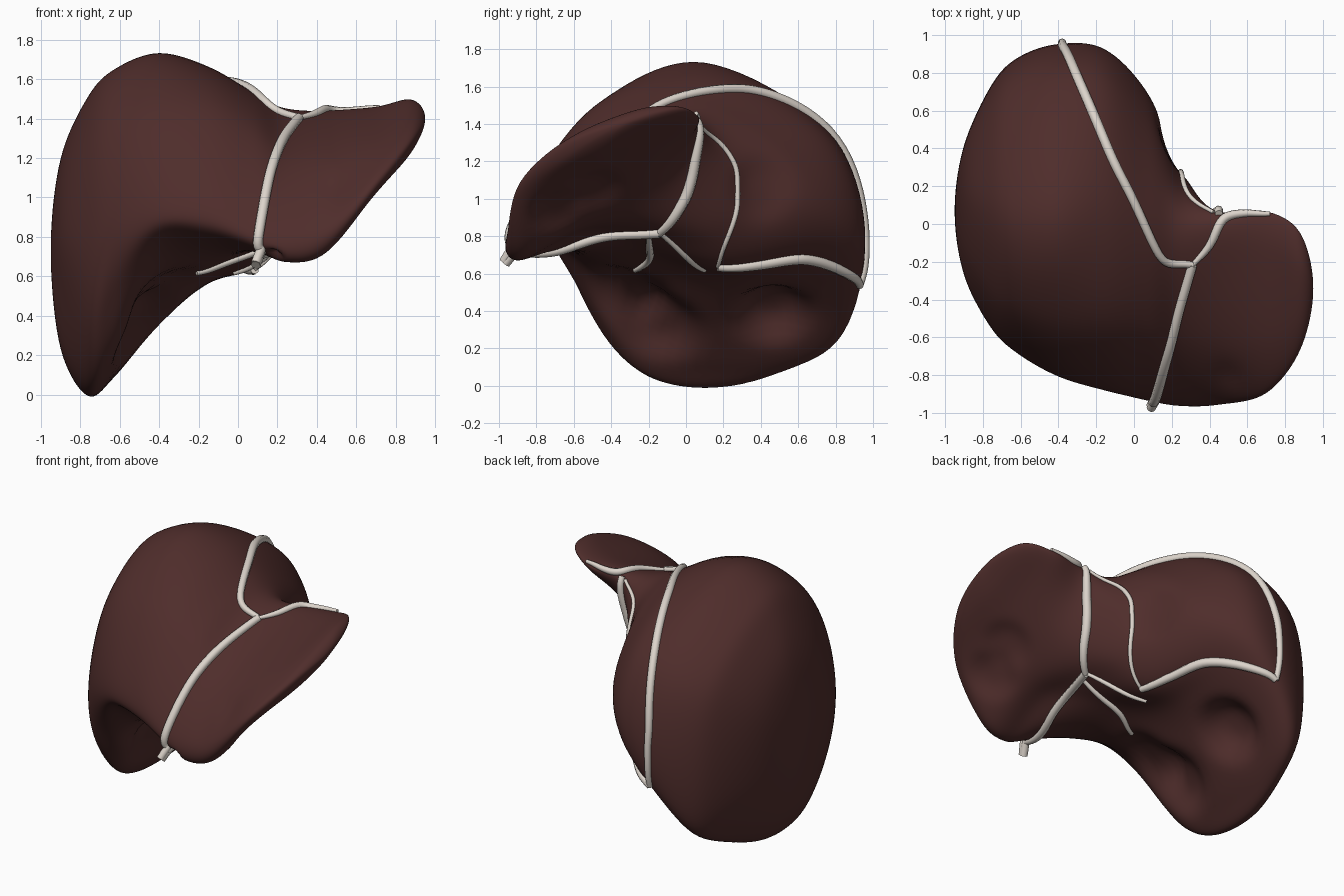
import bpy, bmesh, math
from mathutils import Vector
from mathutils.bvhtree import BVHTree

if "Cube" in bpy.data.objects:
    bpy.data.objects.remove(bpy.data.objects["Cube"])


def material(name, color):
    m = bpy.data.materials.new(name)
    m.diffuse_color = (*color, 1)
    m.use_nodes = True
    m.node_tree.nodes["Principled BSDF"].inputs["Base Color"].default_value = m.diffuse_color
    return m


LIVER = material("liver_brown", (0.078, 0.026, 0.024))
WHITE = material("ligament_cream", (0.72, 0.66, 0.60))


def spline(p0, p1, p2, p3, t):
    return 0.5 * (2 * p1 + (p2 - p0) * t + (2 * p0 - 5 * p1 + 4 * p2 - p3) * t * t
                  + (3 * p1 - p0 - 3 * p2 + p3) * t ** 3)


# Cross-sections (y, z) at each x: front margin, front face, top front, top,
# upper back, lower back, underside back, underside front
right_lobe = [
    (-0.90, [(-.18, .50), (-.27, .80), (-.12, 1.10), (.17, 1.19), (.40, .95), (.38, .55), (.20, .26), (-.03, .27)]),
    (-0.76, [(-.46, .36), (-.54, .80), (-.34, 1.30), (.12, 1.51), (.64, 1.14), (.70, .42), (.35, .04), (-.14, .03)]),
    (-0.62, [(-.56, .50), (-.68, .88), (-.43, 1.42), (.10, 1.65), (.77, 1.20), (.85, .33), (.48, .11), (-.24, .16)]),
    (-0.40, [(-.67, .75), (-.80, .96), (-.49, 1.48), (.10, 1.73), (.81, 1.29), (.93, .53), (.48, .38), (-.14, .39)]),
    (-0.15, [(-.74, .77), (-.87, .95), (-.50, 1.48), (.12, 1.66), (.76, 1.32), (.90, .76), (.36, .57), (-.16, .62)]),
]
left_lobe = [
    (0.08, [(-.84, .73), (-.91, .88), (-.54, 1.36), (.03, 1.53), (.52, 1.28), (.67, .92), (.24, .64), (-.28, .74)]),
    (0.25, [(-.89, .67), (-.94, .83), (-.62, 1.20), (-.12, 1.44), (.14, 1.37), (.29, 1.05), (.12, .80), (-.48, .83)]),
    (0.45, [(-.88, .72), (-.94, .86), (-.64, 1.18), (-.15, 1.41), (.05, 1.42), (.03, 1.25), (-.15, 1.02), (-.54, .88)]),
    (0.70, [(-.83, 1.02), (-.88, 1.10), (-.62, 1.28), (-.15, 1.44), (.05, 1.45), (.03, 1.38), (-.20, 1.24), (-.50, 1.11)]),
    (0.88, [(-.62, 1.23), (-.66, 1.29), (-.50, 1.39), (-.23, 1.485), (-.06, 1.49), (-.08, 1.44), (-.27, 1.34), (-.45, 1.26)]),
]
SUB, STEPS = 12, 9


def ring(section):
    x, pts = section
    p = [Vector((x, y, z)) for y, z in pts]
    n = len(p)
    return [spline(p[i - 1], p[i], p[(i + 1) % n], p[(i + 2) % n], k / SUB)
            for i in range(n) for k in range(SUB)]


def opposite(r):
    h = len(r) // 2
    return r[h:] + r[:h]


# Liver body: smooth loft with rounded poles
rings = [ring(s) for s in right_lobe + left_lobe]
n = len(rings[0])
pole_a, pole_b = Vector((-0.95, 0.07, 0.73)), Vector((0.95, -0.34, 1.40))
chain = [opposite(rings[0]), [pole_a] * n] + rings + [[pole_b] * n, opposite(rings[-1])]
loft = []
for i in range(1, len(chain) - 2):
    for k in range(STEPS):
        loft.append([spline(chain[i - 1][j], chain[i][j], chain[i + 1][j], chain[i + 2][j], k / STEPS)
                     for j in range(n)])
loft = loft[1:]

bm = bmesh.new()
grid = [[bm.verts.new(p) for p in r] for r in loft]
for a, b in zip(grid, grid[1:]):
    for j in range(n):
        bm.faces.new((a[j], a[(j + 1) % n], b[(j + 1) % n], b[j]))
for r, pole in ((grid[0], pole_a), (grid[-1], pole_b)):
    v = bm.verts.new(pole)
    for j in range(n):
        bm.faces.new((r[j], r[(j + 1) % n], v))
for _ in range(3):
    bmesh.ops.smooth_vert(bm, verts=bm.verts, factor=0.4, use_axis_x=True, use_axis_y=True, use_axis_z=True)
bmesh.ops.recalc_face_normals(bm, faces=bm.faces)
bm.normal_update()

# Organ impressions on the underside: centre, radius, depth
dents = [((-0.48, -0.15, 0.32), 0.20, 0.10), ((-0.38, -0.30, 0.48), 0.20, 0.07),
         ((-0.40, 0.46, 0.40), 0.18, 0.11),
         ((0.55, -0.70, 0.96), 0.14, 0.04), ((0.60, -0.50, 1.07), 0.14, 0.03),
         ((0.14, 0.38, 1.05), 0.16, 0.03), ((0.17, -0.95, 0.68), 0.05, 0.05)]
moves = []
for v in bm.verts:
    d = sum(h * math.exp(-((v.co - Vector(c)).length / r) ** 4) for c, r, h in dents)
    moves.append(v.normal * -d)
for v, m in zip(bm.verts, moves):
    v.co += m
bm.normal_update()
surface = BVHTree.FromBMesh(bm)
mesh = bpy.data.meshes.new("liver")
bm.to_mesh(mesh)
bm.free()
mesh.materials.append(LIVER)
for p in mesh.polygons:
    p.use_smooth = True
bpy.context.collection.objects.link(bpy.data.objects.new("liver", mesh))


# Ligaments: tapered cords laid on the surface
def ligament(name, pts, width=0.022, tip=False, ends=0.7):
    p = [Vector(q) for q in pts]
    p = [2 * p[0] - p[1]] + p + [2 * p[-1] - p[-2]]
    path = [spline(*p[i:i + 4], k / 8) for i in range(len(p) - 3) for k in range(8)] + [p[-2]]
    for i, q in enumerate(path):
        if not (tip and i > len(path) - 3):
            co, nor, _, _ = surface.find_nearest(q)
            path[i] = co + nor * width * 0.25
    for _ in range(2):
        path = [path[0]] + [(a + 2 * b + c) / 4 for a, b, c in zip(path, path[1:], path[2:])] + [path[-1]]
    cu = bpy.data.curves.new(name, 'CURVE')
    cu.dimensions = '3D'
    cu.bevel_depth = width
    cu.bevel_resolution = 2
    cu.use_fill_caps = True
    s = cu.splines.new('POLY')
    s.points.add(len(path) - 1)
    for i, q in enumerate(path):
        s.points[i].co = (*q, 1)
        s.points[i].radius = ends + (1 - ends) * math.sin(math.pi * i / (len(path) - 1))
    ob = bpy.data.objects.new(name, cu)
    bpy.context.collection.objects.link(ob)
    cu.materials.append(WHITE)
    bpy.ops.object.select_all(action='DESELECT')
    ob.select_set(True)
    bpy.context.view_layer.objects.active = ob
    bpy.ops.object.convert(target='MESH')
    bpy.ops.object.shade_smooth_by_angle(angle=math.radians(50))


ligament("falciform_ligament", [(.32, -.24, 1.46), (.25, -.47, 1.34), (.17, -.72, 1.15), (.12, -.90, .90),
                                (.10, -.94, .75), (.09, -.975, .665)], 0.027, True, 0.9)
ligament("coronary_upper", [(.32, -.24, 1.46), (.18, -.20, 1.53), (0, .12, 1.58), (-.14, .40, 1.57),
                            (-.28, .68, 1.36), (-.37, .92, 1.0), (-.38, .96, .8), (-.38, .92, .54)], 0.027)
ligament("coronary_lower", [(-.38, .92, .54), (-.28, .78, .70), (-.12, .58, .77), (0, .36, .70),
                            (.08, .17, .64)], 0.03)
ligament("caudate_border", [(.08, .17, .64), (.16, .20, .80), (.25, .28, 1.0), (.27, .28, 1.18),
                            (.30, .18, 1.33), (.42, .06, 1.41)], 0.015)
ligament("left_triangular_ligament", [(.32, -.24, 1.46), (.40, -.12, 1.44), (.47, .02, 1.43), (.58, .05, 1.43),
                                      (.72, .05, 1.45)], 0.024, False, 0.5)
ligament("venous_ligament", [(.45, .05, 1.42), (.42, .04, 1.28), (.36, 0, 1.08), (.32, -.06, .95),
                             (.26, -.14, .84)], 0.03)
ligament("porta_margin", [(.26, -.14, .84), (.16, -.03, .72), (.06, .05, .66), (-.02, .10, .62)], 0.017)
ligament("porta_front_margin", [(.24, -.2, .80), (.10, -.20, .70), (-.05, -.20, .66), (-.22, -.26, .66)], 0.02)
ligament("round_ligament", [(.26, -.14, .84), (.22, -.35, .80), (.16, -.60, .78), (.11, -.85, .71),
                            (.09, -.965, .655)], 0.026, True, 1.0)
